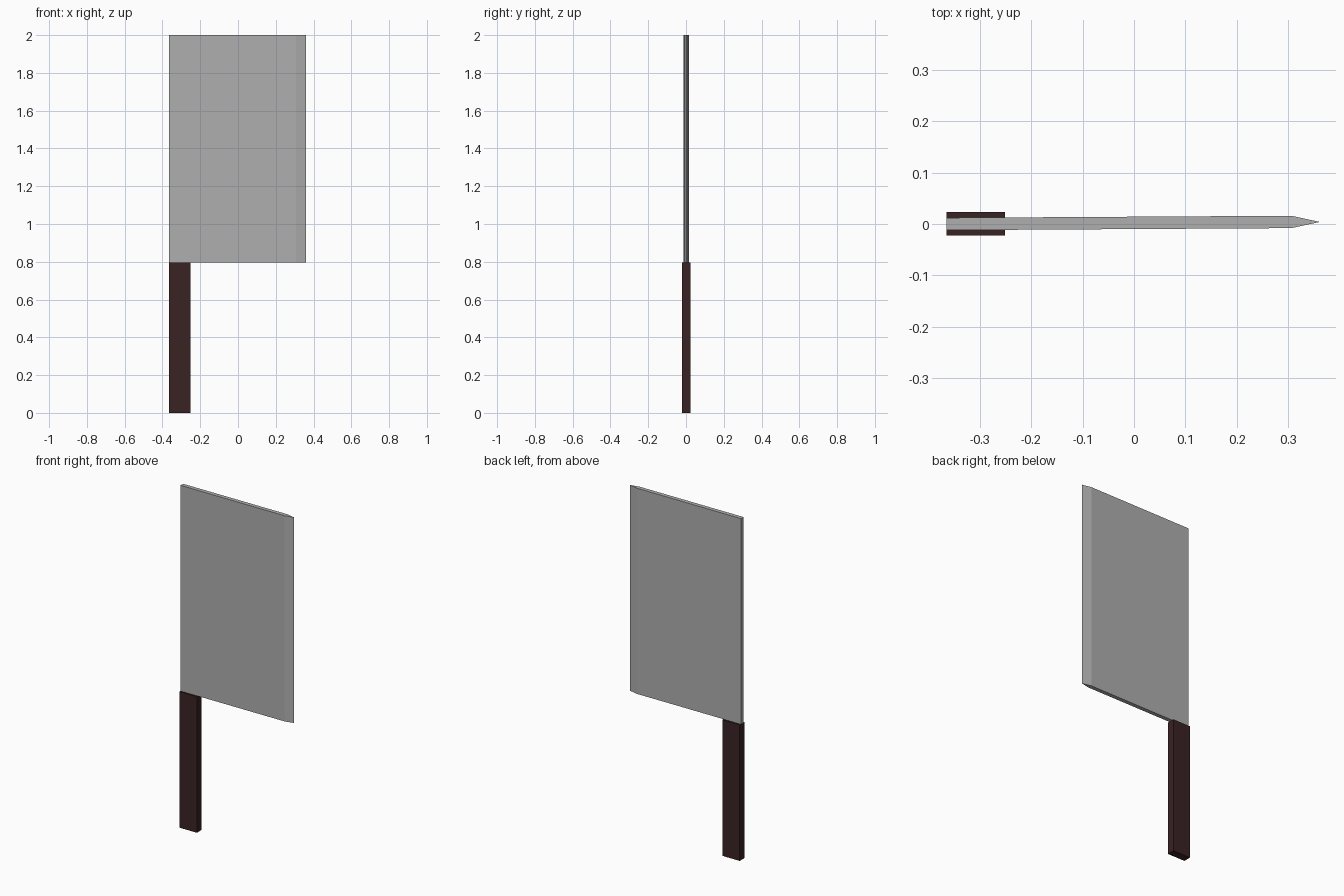
import bpy
import bmesh

if "Cube" in bpy.data.objects:
    bpy.data.objects.remove(bpy.data.objects["Cube"])


def material(name, rgb):
    m = bpy.data.materials.new(name)
    m.diffuse_color = (*rgb, 1)
    m.use_nodes = True
    m.node_tree.nodes["Principled BSDF"].inputs["Base Color"].default_value = m.diffuse_color
    return m


def extrude_profile(name, points, z0, z1, mat):
    """Closed flat-shaded prism from an xy outline."""
    bm = bmesh.new()
    base = bm.faces.new([bm.verts.new((x, y, z0)) for x, y in points])
    res = bmesh.ops.extrude_face_region(bm, geom=[base], use_keep_orig=True)
    for v in res["geom"]:
        if isinstance(v, bmesh.types.BMVert):
            v.co.z = z1
    bmesh.ops.recalc_face_normals(bm, faces=bm.faces[:])
    mesh = bpy.data.meshes.new(name)
    bm.to_mesh(mesh)
    bm.free()
    mesh.materials.append(mat)
    obj = bpy.data.objects.new(name, mesh)
    bpy.context.collection.objects.link(obj)
    return obj


steel = material("steel grey", (0.43, 0.43, 0.43))
wood = material("dark brown wood", (0.042, 0.016, 0.017))

# Handle: plain bar along the spine side
extrude_profile("handle", [(-0.364, -0.022), (-0.251, -0.022),
                           (-0.251, 0.023), (-0.364, 0.023)], 0, 0.796, wood)

# Blade: thin slab, slightly skewed, tapering to the cutting edge
extrude_profile("blade", [(-0.364, -0.012), (0.306, -0.008), (0.361, 0.004),
                          (0.306, 0.016), (-0.364, 0.012)], 0.796, 2.0, steel)
